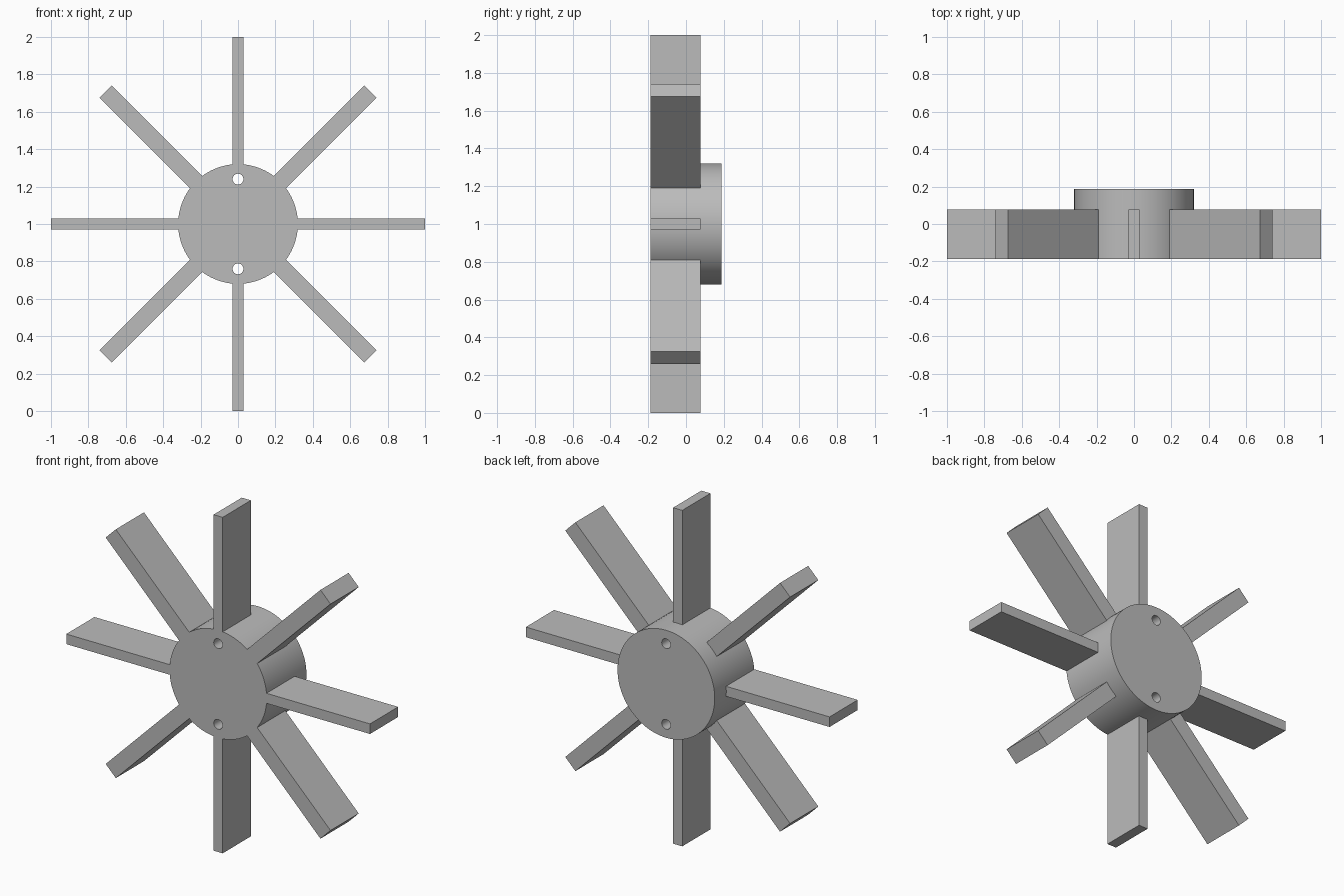
import bpy
import math
from mathutils import Matrix, Vector

if "Cube" in bpy.data.objects:
    bpy.data.objects.remove(bpy.data.objects["Cube"], do_unlink=True)

FRONT, BLADE_BACK, HUB_BACK = -0.187, 0.078, 0.187
HUB_RADIUS = 0.32
CENTRE = Vector((0, 0, 1))

grey = bpy.data.materials.new("plain grey")
grey.use_nodes = True
colour = (0.5, 0.5, 0.5, 1)
grey.diffuse_color = colour
grey.node_tree.nodes["Principled BSDF"].inputs["Base Color"].default_value = colour


def add_cylinder(name, radius, depth, location, sides):
    """Cylinder lying along the y axis."""
    bpy.ops.mesh.primitive_cylinder_add(
        vertices=sides, radius=radius, depth=depth,
        location=location, rotation=(math.pi / 2, 0, 0))
    obj = bpy.context.object
    obj.name = name
    obj.data.materials.append(grey)
    return obj


def add_blade(name, angle, width):
    """Flat paddle reaching out from the hub, flush with its front."""
    inner = math.sqrt(HUB_RADIUS ** 2 - (width / 2) ** 2) - 0.002
    bpy.ops.mesh.primitive_cube_add(size=1)
    obj = bpy.context.object
    obj.name = name
    size = Matrix.Diagonal((1 - inner, BLADE_BACK - FRONT, width, 1))
    shift = Matrix.Translation(((1 + inner) / 2, (FRONT + BLADE_BACK) / 2, 0))
    obj.data.transform(shift @ size)
    obj.location = CENTRE
    obj.rotation_euler.y = -angle
    obj.data.materials.append(grey)


# Hub with two bolt holes drilled through it
hub = add_cylinder("hub", HUB_RADIUS, HUB_BACK - FRONT, CENTRE, 96)
for side, label in ((1, "upper"), (-1, "lower")):
    drill = add_cylinder(label + "_hole_cutter", 0.029, 1,
                         CENTRE + Vector((0, 0, 0.24 * side)), 32)
    drill.hide_render = True
    drill.hide_viewport = True
    cut = hub.modifiers.new(label + "_hole", "BOOLEAN")
    cut.operation = "DIFFERENCE"
    cut.solver = "EXACT"
    cut.object = drill

# Apply the cuts, then smooth the round walls
bpy.context.view_layer.update()
evaluated = hub.evaluated_get(bpy.context.evaluated_depsgraph_get())
drilled = bpy.data.meshes.new_from_object(evaluated)
hub.modifiers.clear()
hub.data = drilled
bpy.ops.object.select_all(action="DESELECT")
hub.select_set(True)
bpy.context.view_layer.objects.active = hub
bpy.ops.object.shade_smooth_by_angle(angle=math.radians(30))

# Eight blades: thin upright and level ones, thicker diagonals
for i in range(8):
    add_blade(f"blade_{i + 1}", i * math.pi / 4, 0.094 if i % 2 else 0.06)
